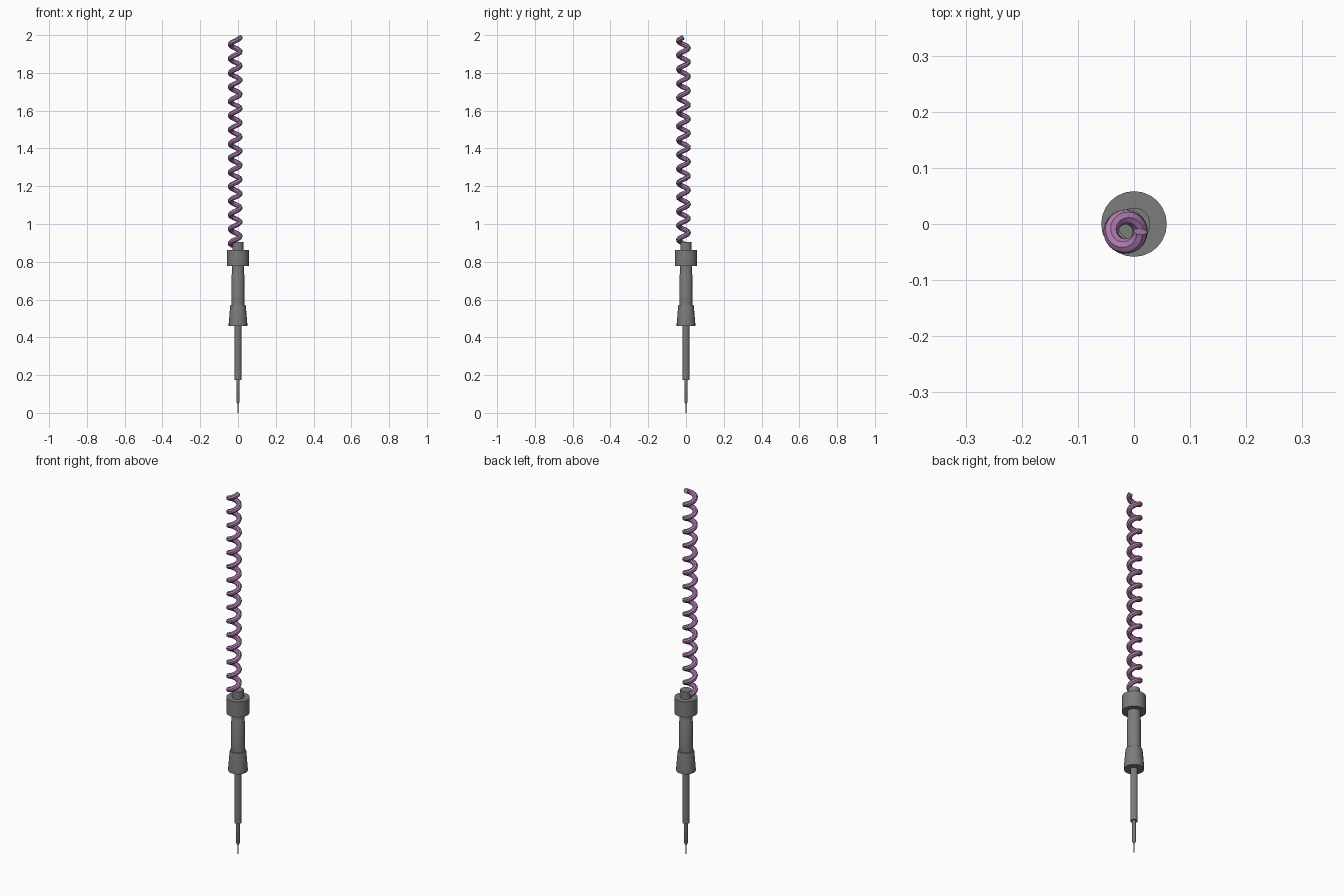
import bpy, math

if "Cube" in bpy.data.objects:
    bpy.data.objects.remove(bpy.data.objects["Cube"])

SIDES = 24
grey = bpy.data.materials.new("dark_grey")
grey.diffuse_color = (0.2, 0.2, 0.2, 1)
grey.use_nodes = True
grey.node_tree.nodes["Principled BSDF"].inputs["Base Color"].default_value = grey.diffuse_color
purple = bpy.data.materials.new("cable_purple")
purple.diffuse_color = (0.42, 0.2, 0.42, 1)
purple.use_nodes = True
purple.node_tree.nodes["Principled BSDF"].inputs["Base Color"].default_value = purple.diffuse_color


def lathe(name, profile):
    """Closed solid turned about z from (radius, z) pairs, bottom to top."""
    verts, faces = [], []
    for r, z in profile:
        for i in range(SIDES):
            a = 2 * math.pi * i / SIDES
            verts.append((r * math.cos(a), r * math.sin(a), z))
    for k in range(len(profile) - 1):
        for i in range(SIDES):
            j = (i + 1) % SIDES
            a, b = k * SIDES, (k + 1) * SIDES
            faces.append((a + i, a + j, b + j, b + i))
    faces.append(tuple(reversed(range(SIDES))))
    top = (len(profile) - 1) * SIDES
    faces.append(tuple(range(top, top + SIDES)))
    mesh = bpy.data.meshes.new(name)
    mesh.from_pydata(verts, [], faces)
    mesh.materials.append(grey)
    ob = bpy.data.objects.new(name, mesh)
    bpy.context.collection.objects.link(ob)
    bpy.ops.object.select_all(action='DESELECT')
    ob.select_set(True)
    bpy.context.view_layer.objects.active = ob
    bpy.ops.object.shade_smooth_by_angle(angle=math.radians(30))
    return ob


# Probe body, from the tip upwards
lathe("needle_tip", [(0.002, 0.0), (0.003, 0.01), (0.003, 0.06)])
lathe("thin_rod", [(0.004, 0.05), (0.009, 0.06), (0.009, 0.18)])
lathe("shaft", [(0.018, 0.173), (0.018, 0.47)])
lathe("ferrule", [(0.049, 0.46), (0.049, 0.475), (0.042, 0.56), (0.040, 0.571)])
lathe("barrel", [(0.034, 0.56), (0.034, 0.73), (0.032, 0.735), (0.032, 0.79)])
lathe("collar", [(0.0585, 0.778), (0.0585, 0.863)])
lathe("top_knob", [(0.029, 0.86), (0.029, 0.904)])

# Coiled cable, slightly off the axis, ending at the +x side on top
TURNS, PITCH, RADIUS, WIRE = 14.65, 0.0752, 0.026, 0.0133
curve = bpy.data.curves.new("coiled_cable", 'CURVE')
curve.dimensions = '3D'
curve.bevel_depth = WIRE
curve.bevel_resolution = 2
curve.use_fill_caps = True
spline = curve.splines.new('POLY')
count = int(TURNS * 24) + 1
spline.points.add(count - 1)
for i, p in enumerate(spline.points):
    t = TURNS * (i / (count - 1) - 1)
    a = 2 * math.pi * t
    p.co = (-0.015 + RADIUS * math.cos(a), -0.0135 + RADIUS * math.sin(a),
            1.988 + PITCH * t, 1)
spline.use_smooth = False
cable = bpy.data.objects.new("coiled_cable", curve)
bpy.context.collection.objects.link(cable)
curve.materials.append(purple)
